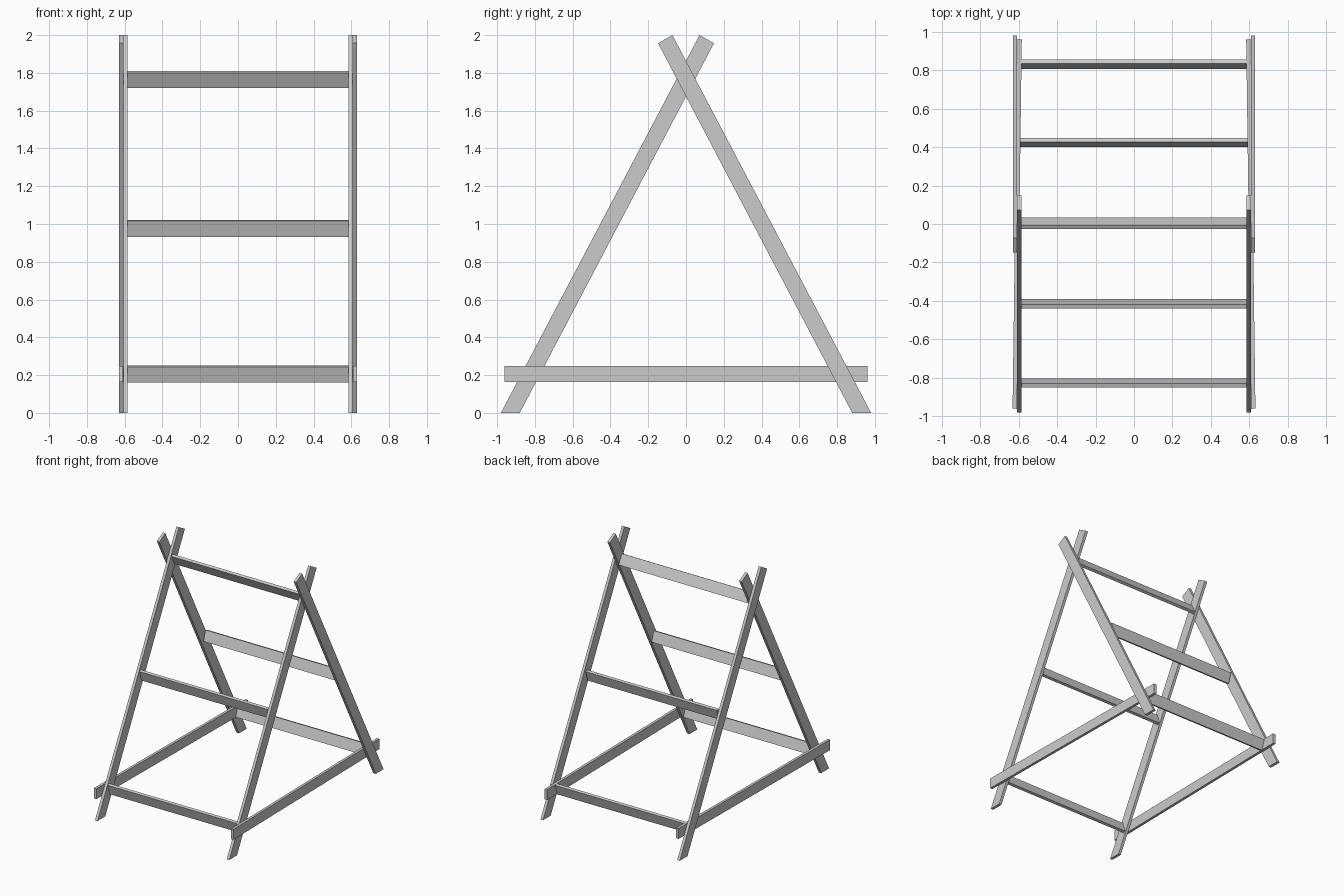
import bpy
import math
from mathutils import Matrix

if "Cube" in bpy.data.objects:
    bpy.data.objects.remove(bpy.data.objects["Cube"])


def prism(name, profile, x0, x1):
    """Extrude a (y, z) outline along x."""
    n = len(profile)
    verts = [(x, y, z) for x in (x0, x1) for y, z in profile]
    faces = [tuple(reversed(range(n))), tuple(range(n, 2 * n))]
    faces += [(i, (i + 1) % n, n + (i + 1) % n, n + i) for i in range(n)]
    mesh = bpy.data.meshes.new(name)
    mesh.from_pydata(verts, [], faces)
    # keep normals outward whichever way the outline runs
    import bmesh
    bm = bmesh.new()
    bm.from_mesh(mesh)
    bmesh.ops.recalc_face_normals(bm, faces=bm.faces)
    bm.to_mesh(mesh)
    bm.free()
    obj = bpy.data.objects.new(name, mesh)
    bpy.context.collection.objects.link(obj)
    return obj


def board(name, size, loc, axis, angle):
    """Rectangular board turned about one axis."""
    sx, sy, sz = (s / 2 for s in size)
    obj = prism(name, [(-sy, -sz), (sy, -sz), (sy, sz), (-sy, sz)], -sx, sx)
    obj.matrix_world = Matrix.Translation(loc) @ Matrix.Rotation(angle, 4, axis)
    return obj


# Leg outline: flat cut on the floor, square cut at the top
leg = [(-0.98, 0), (-0.88, 0), (0.148, 1.957), (0.072, 2.0)]
back = [(-y, z) for y, z in leg]

for side, s in (("left", -1), ("right", 1)):
    # Front legs sit inside the back legs
    prism("front_leg_" + side, leg, s * 0.584, s * 0.607)
    prism("back_leg_" + side, back, s * 0.607, s * 0.63)
    # Floor rail passes outside the front leg and inside the back leg
    board("side_rail_" + side, (0.022, 1.92, 0.085), (s * 0.607, 0, 0.207),
          'Z', s * math.atan(0.026 / 1.92))

# Crossbars: y, z, tilt in degrees, length
bars = [
    ("front_bar_bottom", -0.826, 0.205, 18, 1.17),
    ("front_bar_middle", -0.415, 0.977, 18, 1.17),
    ("top_bar", 0.004, 1.765, 27.7, 1.17),
    ("back_bar_middle", 0.424, 0.977, -18, 1.186),
    ("back_bar_bottom", 0.830, 0.205, -18, 1.186),
]
for name, y, z, tilt, length in bars:
    board(name, (length, 0.022, 0.088), (0, y, z), 'X', math.radians(tilt))
